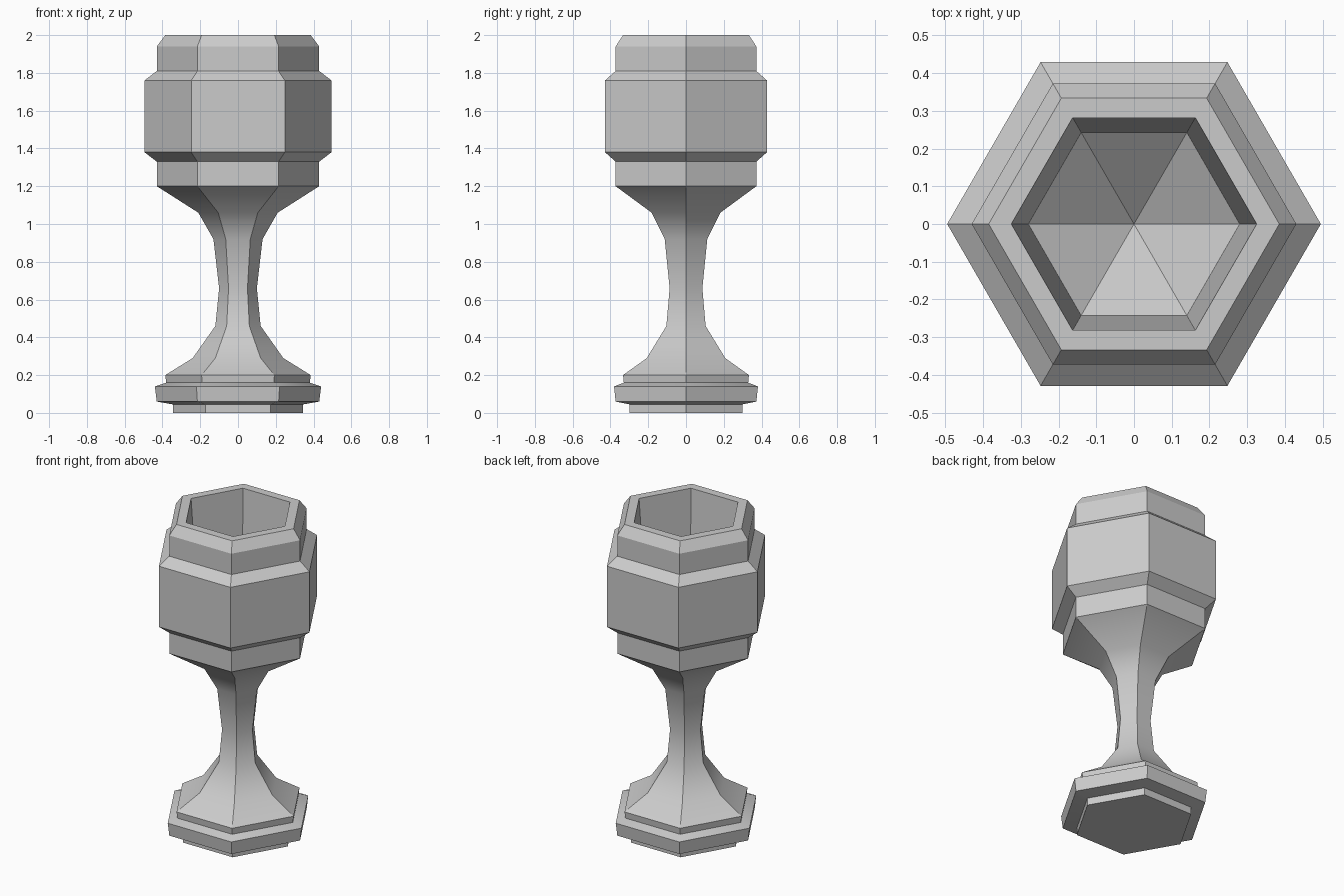
import bpy
import bmesh
import math

SIDES = 6

if "Cube" in bpy.data.objects:
    bpy.data.objects.remove(bpy.data.objects["Cube"], do_unlink=True)

grey = bpy.data.materials.new("plain grey")
grey.use_nodes = True
grey.diffuse_color = (0.6, 0.6, 0.6, 1)
grey.node_tree.nodes["Principled BSDF"].inputs["Base Color"].default_value = (0.6, 0.6, 0.6, 1)

# Profile as (radius, height), from the underside up and into the bowl
foot = [(0.345, 0), (0.345, 0.045), (0.43, 0.06), (0.44, 0.14), (0.38, 0.16), (0.385, 0.2)]
stem = [(0.24, 0.29), (0.12, 0.46), (0.1, 0.66), (0.13, 0.92), (0.21, 1.06)]
cup = [(0.43, 1.2), (0.43, 1.33), (0.495, 1.38), (0.495, 1.76), (0.43, 1.81), (0.43, 1.94), (0.385, 2)]
bowl = [(0.325, 2), (0.28, 1.38)]
BOWL_BOTTOM = 1.17


def ring(bm, radius, z):
    return [bm.verts.new((radius * math.cos(i * math.tau / SIDES),
                          radius * math.sin(i * math.tau / SIDES), z)) for i in range(SIDES)]


# Six-sided goblet turned from the profile
bm = bmesh.new()
rings = [ring(bm, r, z) for r, z in foot + stem + cup + bowl]
bm.faces.new(rings[0][::-1])
for low, high in zip(rings, rings[1:]):
    for i in range(SIDES):
        j = (i + 1) % SIDES
        bm.faces.new((low[i], low[j], high[j], high[i]))

# Sunken floor of the bowl
centre = bm.verts.new((0, 0, BOWL_BOTTOM))
for i in range(SIDES):
    bm.faces.new((rings[-1][i], rings[-1][(i + 1) % SIDES], centre))
bmesh.ops.recalc_face_normals(bm, faces=bm.faces[:])

mesh = bpy.data.meshes.new("goblet")
bm.to_mesh(mesh)
bm.free()
mesh.materials.append(grey)
goblet = bpy.data.objects.new("goblet", mesh)
bpy.context.collection.objects.link(goblet)

# Soft shading along the stem, crisp edges elsewhere
bpy.ops.object.select_all(action="DESELECT")
goblet.select_set(True)
bpy.context.view_layer.objects.active = goblet
bpy.ops.object.shade_smooth_by_angle(angle=math.radians(30))
